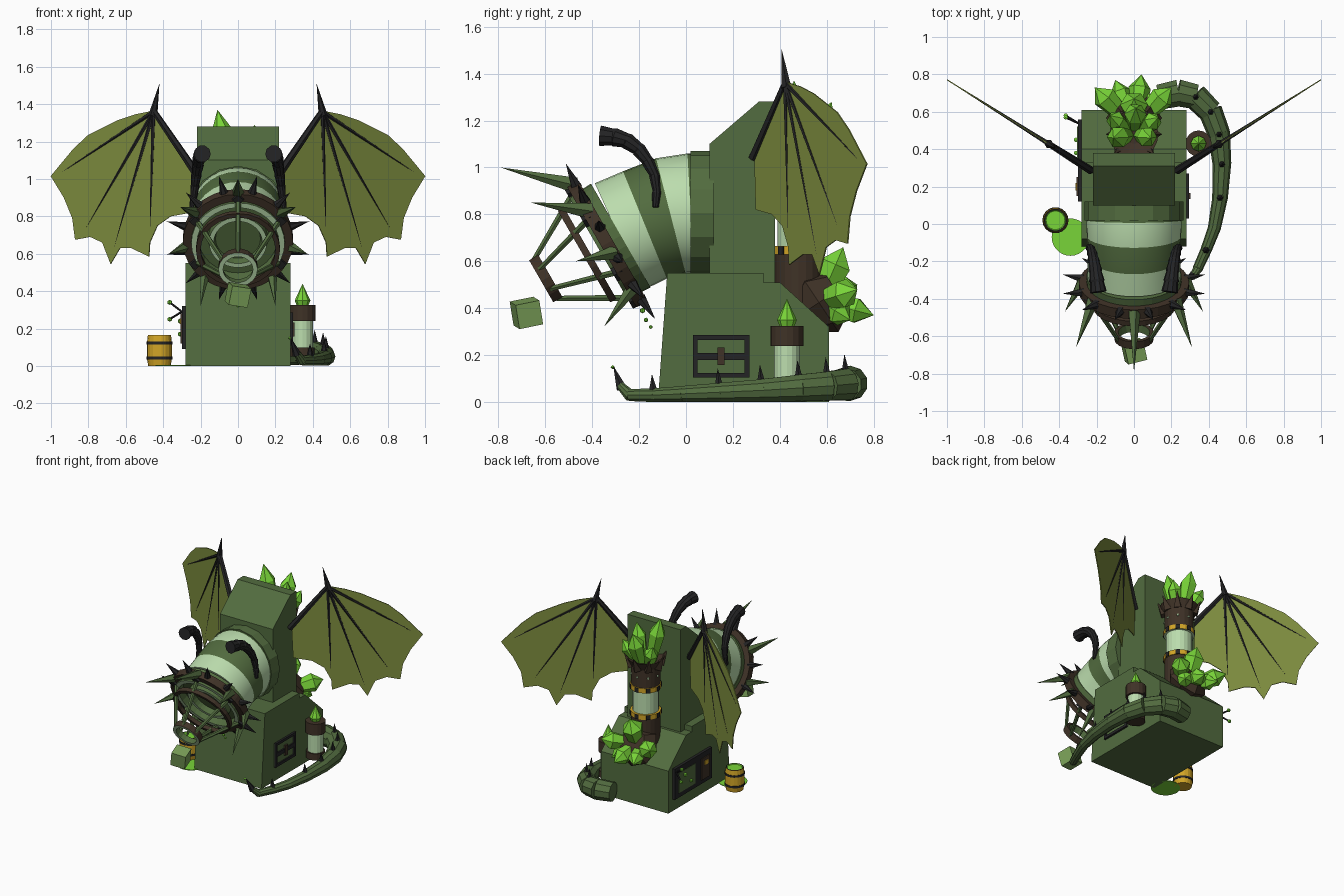
import bpy, bmesh, math
from mathutils import Vector as V, Euler

if "Cube" in bpy.data.objects:
    bpy.data.objects.remove(bpy.data.objects["Cube"])

COL = {"dark_green": (0.085, 0.15, 0.05), "pale_green": (0.5, 0.72, 0.42),
       "membrane": (0.21, 0.27, 0.05), "crystal_green": (0.19, 0.66, 0.04),
       "brown": (0.05, 0.032, 0.02), "black": (0.017, 0.017, 0.018),
       "yellow": (0.65, 0.38, 0.02), "slime": (0.2, 0.36, 0.1)}
MAT = {}
for k, c in COL.items():
    MAT[k] = bpy.data.materials.new(k)
    MAT[k].diffuse_color = (*c, 1)
G, P, W, K, B, D, Y, S = COL  # short handles in the order above


def finish(name, bm, mats, smooth=False):
    bmesh.ops.remove_doubles(bm, verts=bm.verts, dist=0.0002)
    bmesh.ops.recalc_face_normals(bm, faces=bm.faces)
    me = bpy.data.meshes.new(name)
    bm.to_mesh(me)
    bm.free()
    ob = bpy.data.objects.new(name, me)
    bpy.context.collection.objects.link(ob)
    for m in mats:
        me.materials.append(MAT[m])
    if smooth:
        bpy.ops.object.select_all(action='DESELECT')
        ob.select_set(True)
        bpy.context.view_layer.objects.active = ob
        bpy.ops.object.shade_smooth_by_angle(angle=math.radians(35))
    return ob


def loft(name, rings, mats, smooth=False, caps=True):
    """Skin a row of point rings; mats holds one colour per segment."""
    bm = bmesh.new()
    used = list(dict.fromkeys(mats))
    vs = [[bm.verts.new(p) for p in r] for r in rings]
    n = len(vs[0])
    for i in range(len(vs) - 1):
        for j in range(n):
            k = (j + 1) % n
            f = bm.faces.new((vs[i][j], vs[i][k], vs[i + 1][k], vs[i + 1][j]))
            f.material_index = used.index(mats[i % len(mats)])
    if caps:
        for r, m in ((vs[0], mats[0]), (vs[-1], mats[(len(vs) - 2) % len(mats)])):
            bm.faces.new(r).material_index = used.index(m)
    return finish(name, bm, used, smooth)


def circle(c, axis, ref, r, n):
    a = V(axis).normalized()
    u = (V(ref) - a * a.dot(V(ref))).normalized()
    w = a.cross(u)
    r = max(r, 0.00001)
    return [V(c) + r * (math.cos(t) * u + math.sin(t) * w)
            for t in (2 * math.pi * j / n for j in range(n))]


def lathe(name, o, axis, prof, mats, n=16, smooth=False, ring=False):
    a = V(axis).normalized()
    ref = (1, 0, 0) if abs(a.x) < 0.9 else (0, 0, 1)
    prof = prof + prof[:1] if ring else prof
    return loft(name, [circle(V(o) + a * d, a, ref, r, n) for d, r in prof], mats, smooth, not ring)


def rod(name, a, b, r1, r2, mat, n=6):
    return lathe(name, a, V(b) - V(a), [(0, r1), ((V(b) - V(a)).length, r2)], [mat], n)


def crystal(name, a, b, r):
    L = (V(b) - V(a)).length
    return lathe(name, a, V(b) - V(a), [(0, r * .6), (L * .68, r), (L, 0)], [K], 6)


def tube(name, pts, radii, mats, n, ref, smooth=False):
    pts = [V(p) for p in pts]
    last = len(pts) - 1
    return loft(name, [circle(p, pts[min(i + 1, last)] - pts[max(i - 1, 0)], ref, radii[i], n)
                       for i, p in enumerate(pts)], mats, smooth)


def box(name, c, size, mat, rot=(0, 0, 0)):
    e = Euler(rot).to_matrix()
    q = ((-.5, -.5), (.5, -.5), (.5, .5), (-.5, .5))
    return loft(name, [[V(c) + e @ V((x * size[0], y * size[1], z * size[2])) for x, y in q]
                       for z in (-.5, .5)], [mat])


def slab(name, prof, hx, mat):
    return loft(name, [[V((x, y, z)) for y, z in prof] for x in (-hx, hx)], [mat])


# House-like base and tower
slab("base", [(-.12, 0), (-.08, .55), (.33, .55), (.33, .51), (.40, .51), (.61, .32), (.61, 0)], .28, G)
slab("tower", [(.1, .5), (.1, 1.1), (.31, 1.28), (.38, 1.28), (.38, .5)], .22, G)

# Banded bent barrel
tube("barrel", [(0, .12, .805), (0, .02, .805), (0, -.065, .795), (0, -.175, .755), (0, -.285, .705)],
     [.255, .255, .252, .247, .25], [G, P, G, P], 32, (1, 0, 0), True)
lathe("barrel_collar", (0, .02, .805), (0, 1, 0), [(0, .265), (.1, .265)], [G], 16)

# Muzzle frame: centre, forward axis and in-plane up
C, F, U = V((0, -.33, .68)), V((0, -.87, -.5)), V((0, -.5, .87))


def at(deg, r, d=0):
    t = math.radians(deg)
    return C + r * (math.cos(t) * V((1, 0, 0)) + math.sin(t) * U) + d * F


lathe("muzzle", C, F, [(-.06, .255), (.05, .25), (.05, .22), (0, .21), (0, .16), (.04, .155), (.04, .13),
                       (0, .12), (0, 0)], [G, P, G, G, G, P, G, G], 32)
lathe("muzzle_ring", C, F, [(-.02, .25), (-.02, .295), (.035, .295), (.035, .25)], [B], 28, ring=True)
lathe("front_ring", at(0, 0, .3), F, [(-.015, .085), (-.015, .105), (.03, .105), (.03, .08)],
      [B, B, P, G], 18, ring=True)
lathe("inner_ring", at(0, 0, .1), F, [(-.01, .2), (-.01, .225), (.02, .225), (.02, .2)], [B], 24, ring=True)
for i in range(6):
    a = 30 + 60 * i
    rod("cage_bar", at(a, .265, .01), at(a, .095, .31), .016, .012, G)
    lathe("bar_clamp", at(a, .265, .01), F, [(0, .035), (.04, .03)], [D], 4)
for i in range(12):
    a = 15 + 30 * i
    rod("ring_spike", at(a, .28), at(a, .395, -.01), .026, 0, D)
rod("top_tusk", at(90, .28), (0, -.79, 1.0), .035, 0, G, 5)
for s in (-1, 1):
    rod("side_tusk", at(90 - s * 55, .27), (s * .31, -.66, .85), .035, 0, G, 5)
    rod("flank_tusk", at(90 - s * 100, .28), (s * .37, -.47, .6), .032, 0, G, 5)
    rod("low_tusk", at(-90 + s * 40, .28), (s * .2, -.35, .32), .03, 0, G, 5)

    # Curled horn, thick end forward, with ridges
    path = [(-.13, .83), (-.125, .9), (-.135, .97), (-.165, 1.03), (-.205, 1.08), (-.255, 1.115),
            (-.31, 1.13), (-.37, 1.135)]
    pts, rad = [], []
    for i in range(len(path) - 1):
        for f in (0, .9):
            q = V(path[i]).lerp(V(path[i + 1]), f)
            t = (i + f) / 7
            pts.append((s * (.245 - .055 * t), q.x, q.y))
            rad.append((.016 + .03 * t) * (1 if f else .88))
    tube("horn", pts, rad, [D], 10, (1, 0, 0))

    # Wing: flat membrane with scalloped edge, finger bones and claw
    def wp(x, z, off=0):
        return V((s * (x - off * .53), .28 + (x - .22) * .63 + off * .85, z))
    edge = [(.24, 1.08), (.45, 1.365), (.55, 1.345), (.64, 1.315), (.8, 1.235), (.88, 1.16), (1, 1.015),
            (.93, .9), (.885, .79), (.87, .675), (.79, .69), (.725, .66), (.68, .545), (.63, .63),
            (.57, .63), (.475, .585), (.47, .66), (.43, .75), (.36, .8), (.25, .82)]
    loft("wing", [[wp(x, z, o) for x, z in edge] for o in (-.003, .003)], [W])
    for x, z in ((.95, 1.03), (.81, .74), (.665, .62), (.47, .7)):
        rod("wing_finger", wp(.45, 1.36), wp(x, z), .013, .003, D)
    rod("wing_arm", wp(.23, 1.04), wp(.455, 1.37), .022, .016, D)
    rod("wing_claw", wp(.455, 1.34), wp(.42, 1.51), .024, 0, D)

# Rear reactor column with glass and hazard bands
lathe("reactor", (0, .48, 0), (0, 0, 1),
      [(.4, .1), (.63, .1), (.63, .106), (.665, .106), (.665, .09), (.83, .09), (.83, .106), (.865, .106),
       (.865, .1), (1.0, .1), (1.06, .13), (1.03, .05)], [B, Y, Y, Y, P, P, Y, Y, B, B, B], 20)
for i in range(8):
    t = math.pi * i / 4
    c, q = math.cos(t), math.sin(t)
    for z in (.647, .847):
        box("hazard_mark", (c * .105, .48 + q * .105, z), (.008, .03, .034), D, (0, 0, t))
    lathe("rivet", (c * .095, .48 + q * .095, .94), (c, q, 0), [(0, .01), (.012, .006)], [P], 6)
    rod("crown_spike", (c * .1, .48 + q * .1, 1.0), (c * .15, .48 + q * .15, 1.1), .035, 0, B, 4)
for tip, r in (((-.11, .46, 1.37), .06), ((.09, .46, 1.29), .055), ((-.13, .58, 1.2), .05),
               ((.13, .57, 1.19), .05), ((.01, .62, 1.28), .06)):
    crystal("top_crystal", (tip[0] * .3, .48 + (tip[1] - .48) * .3, 1.0), tip, r)

# Rear crystal nest
lathe("crystal_nest", (0, .5, .38), (0, .75, .5), [(0, .1), (.08, .15), (.17, .1)], [B], 8)
for tip, r in (((-.21, .73, .5), .065), ((.2, .73, .48), .065), ((0, .67, .66), .075), ((.04, .8, .37), .06),
               ((-.1, .77, .38), .055), ((.13, .7, .35), .055)):
    crystal("nest_crystal", (tip[0] * .25, .57, .43), tip, r)

# Side torch tank
lathe("torch_tank", (.345, .43, 0), (0, 0, 1),
      [(.05, .065), (.1, .065), (.1, .055), (.24, .055), (.24, .07), (.325, .07)], [B, B, P, B, B], 16)
lathe("torch_flame", (.345, .43, .32), (0, 0, 1), [(0, .03), (.03, .042), (.12, 0)], [K], 8)

# Jointed tail with spikes
tail = [(.14, .68, .08), (.24, .7, .08), (.33, .68, .075), (.41, .6, .068), (.455, .48, .06), (.47, .32, .05),
        (.46, .14, .042), (.43, -.02, .035), (.385, -.14, .03), (.34, -.24, .03), (.315, -.28, .07)]
trad = [.07, .075, .07, .065, .06, .05, .042, .035, .03, .027, .018]
for i in range(len(tail) - 1):
    a, b = V(tail[i]), V(tail[i + 1])
    rod("tail_joint", a - (b - a) * .08, b, trad[i], trad[i + 1], G, 10)
for i in (2, 3, 4, 5, 6, 8):
    p = V(tail[i])
    rod("tail_spike", p + V((0, 0, trad[i] * .7)), p + V((0, -.005, trad[i] + .06)), .02, 0, D)
rod("tail_sting", (.315, -.275, .06), (.28, -.31, .155), .024, 0, D)
lathe("sting_drop", (.277, -.312, .14), (0, 0, 1), [(0, 0), (.009, .01), (.018, 0)], [K], 8)

# Right hatch
box("hatch_plate", (.281, .15, .195), (.008, .24, .17), G)
for y, z, w, h in ((.15, .275, .24, .02), (.15, .115, .24, .02), (.04, .195, .02, .17),
                   (.26, .195, .02, .17), (.15, .195, .24, .03)):
    box("hatch_frame", (.285, y, z), (.02, w, h), D)
box("hatch_handle", (.295, .15, .195), (.014, .03, .075), B)

# Left control panel with screen, levers and glowing knobs
box("panel", (-.288, .34, .205), (.025, .44, .23), D)
box("screen", (-.3, .42, .2), (.008, .2, .15), G)
box("panel_door", (-.302, .2, .2), (.01, .1, .16), B)
box("panel_lamp", (-.308, .2, .24), (.008, .04, .03), Y)
for y, z in ((.58, .25), (.57, .34), (.45, .24), (.38, .17)):
    x = -.365 if y > .5 else -.31
    rod("lever", (-.3, min(y, .54), .29 if y > .5 else z), (x, y, z), .006, .006, D)
    lathe("knob", (x, y, z - .013), (0, 0, 1), [(0, 0), (.006, .012), (.02, .012), (.026, 0)], [K], 8)

# Waste barrel and puddle
lathe("waste_barrel", (-.42, .02, 0), (0, 0, 1),
      [(0, .06), (.035, .066), (.035, .07), (.05, .07), (.05, .067), (.115, .067), (.115, .07), (.13, .07),
       (.13, .066), (.165, .062), (.165, .055), (.16, .05), (.16, 0)],
      [Y, D, D, D, Y, D, D, D, Y, D, K, K], 18)
lathe("puddle", (-.34, -.07, 0), (0, 0, 1), [(0, .1), (.005, .1)], [K], 28)

# Falling slime cube and drips
box("slime_cube", (0, -.68, .38), (.105, .105, .105), S, (.2, .15, .25))
for y, z, r in ((-.21, .43, .014), (-.185, .39, .012), (-.17, .35, .01), (-.15, .32, .008)):
    lathe("drip", (0, y, z - r), (0, 0, 1), [(0, 0), (r * .5, r * .87), (r * 1.5, r * .87), (r * 2, 0)], [K], 8)

for m in bpy.data.materials:
    if m.users and not m.is_grease_pencil:
        m.use_nodes = True
        m.node_tree.nodes["Principled BSDF"].inputs["Base Color"].default_value = m.diffuse_color
